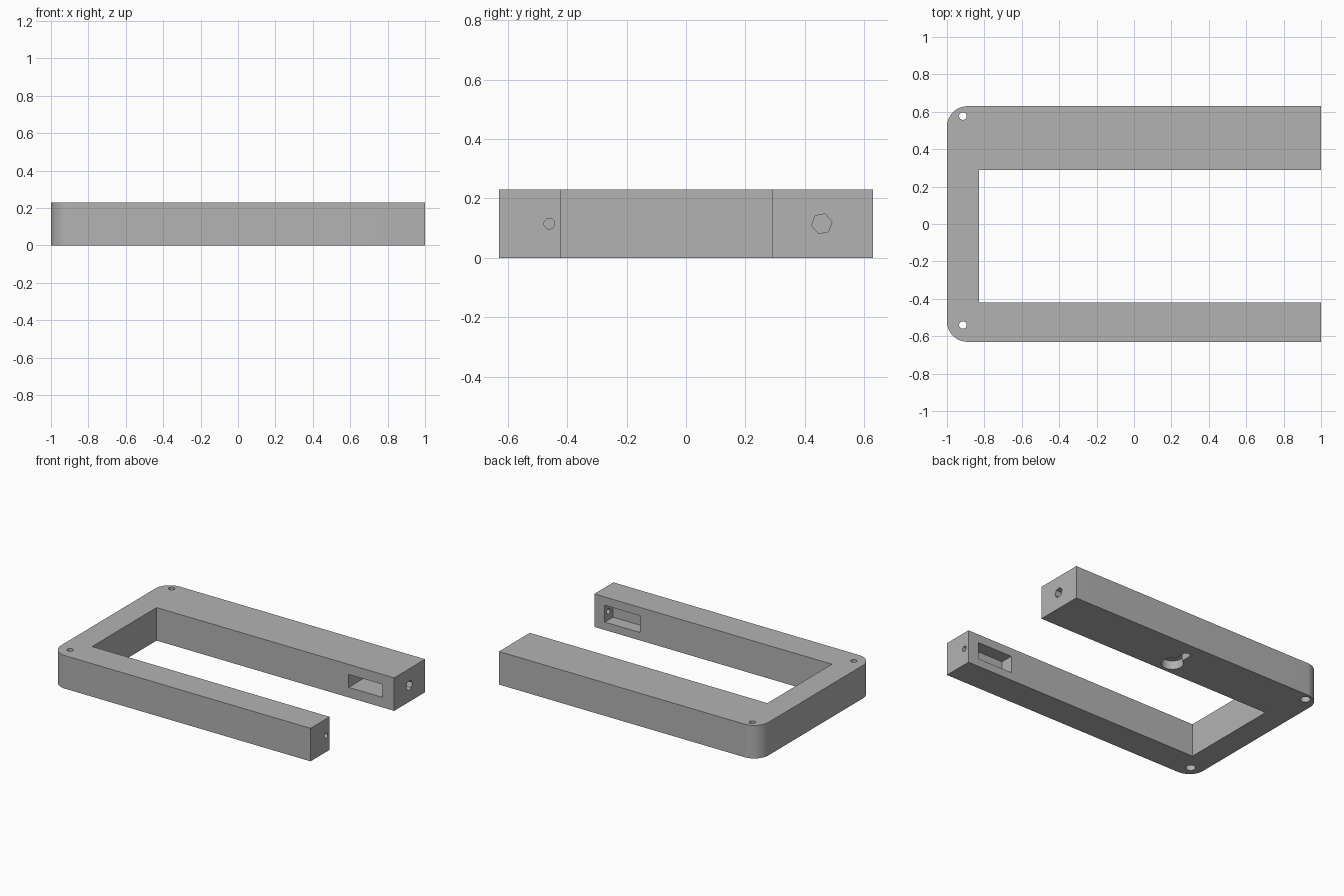
import bpy, bmesh, math

cube = bpy.data.objects.get("Cube")
if cube:
    bpy.data.objects.remove(cube, do_unlink=True)

HEIGHT = 0.23
MID = HEIGHT / 2

grey = bpy.data.materials.new("plain grey")
grey.use_nodes = True
colour = (0.45, 0.45, 0.45, 1)
grey.diffuse_color = colour
grey.node_tree.nodes["Principled BSDF"].inputs["Base Color"].default_value = colour


def arc(cx, cy, r, start, end, steps=16):
    """Points on an arc, angles in degrees."""
    angles = [math.radians(start + (end - start) * i / steps) for i in range(steps + 1)]
    return [(cx + r * math.cos(a), cy + r * math.sin(a)) for a in angles]


def prism(name, outline, low, high, axis="z"):
    """Extrude an outline along z (outline in x, y) or x (outline in y, z)."""
    def place(p, t):
        return (p[0], p[1], t) if axis == "z" else (t, p[0], p[1])
    bm = bmesh.new()
    base = bm.faces.new([bm.verts.new(place(p, low)) for p in outline])
    top = bmesh.ops.extrude_face_region(bm, geom=[base])["geom"]
    shift = place((0, 0), high - low)
    bmesh.ops.translate(bm, vec=shift, verts=[v for v in top if isinstance(v, bmesh.types.BMVert)])
    bmesh.ops.recalc_face_normals(bm, faces=bm.faces)
    mesh = bpy.data.meshes.new(name)
    bm.to_mesh(mesh)
    bm.free()
    mesh.materials.append(grey)
    obj = bpy.data.objects.new(name, mesh)
    bpy.context.collection.objects.link(obj)
    return obj


def circle(cx, cy, r, sides=32, turn=0):
    return arc(cx, cy, r, turn, turn + 360, sides)[:-1]


def box(x0, x1, y0, y1):
    return [(x0, y0), (x1, y0), (x1, y1), (x0, y1)]


# C-shaped frame with rounded outer corners
R = 0.11
outline = ([(1, 0.29), (1, 0.63)] + arc(-1 + R, 0.63 - R, R, 90, 180)
           + arc(-1 + R, -0.63 + R, R, 180, 270)
           + [(1, -0.63), (1, -0.42), (-0.83, -0.42), (-0.83, 0.29)])
frame = prism("frame", outline, 0, HEIGHT)

cutters = []
# Corner screw holes, counterbored from below
for y in (0.577, -0.54):
    cutters.append(prism("screw_hole", circle(-0.915, y, 0.02), -0.1, HEIGHT + 0.1))
    cutters.append(prism("counterbore", circle(-0.915, y, 0.032), -0.1, 0.1))

# Pockets on the inner sides of both arms
cutters.append(prism("back_arm_pocket", box(0.65, 0.91, 0.2, 0.51), 0.07, 0.16))
cutters.append(prism("front_arm_pocket", box(0.65, 0.92, -0.51, -0.35), 0.055, 0.172))

# Holes from the arm ends into the pockets
cutters.append(prism("hex_hole", circle(0.457, MID, 0.035, 6, 11), 0.8, 1.1, "x"))
cutters.append(prism("round_hole", circle(-0.46, MID, 0.018), 0.8, 1.1, "x"))

# Keyhole recess under the back arm: one outline of a big and a small arc
big, small, ky = 0.07, 0.025, 0.385
neck = math.degrees(math.asin(small / big))
keyhole = arc(0.01, ky, big, 90 + neck, 450 - neck, 32) + arc(0.01, 0.52, small, 0, 180)
cutters.append(prism("keyhole", keyhole, -0.1, 0.06))

bpy.context.view_layer.objects.active = frame
for cutter in cutters:
    cutter.hide_render = True
    cut = frame.modifiers.new(cutter.name, "BOOLEAN")
    cut.operation = "DIFFERENCE"
    cut.solver = "EXACT"
    cut.object = cutter
    bpy.ops.object.modifier_apply(modifier=cut.name)
    bpy.data.objects.remove(cutter, do_unlink=True)

bpy.ops.object.select_all(action="DESELECT")
frame.select_set(True)
bpy.ops.object.shade_smooth_by_angle(angle=math.radians(30))
